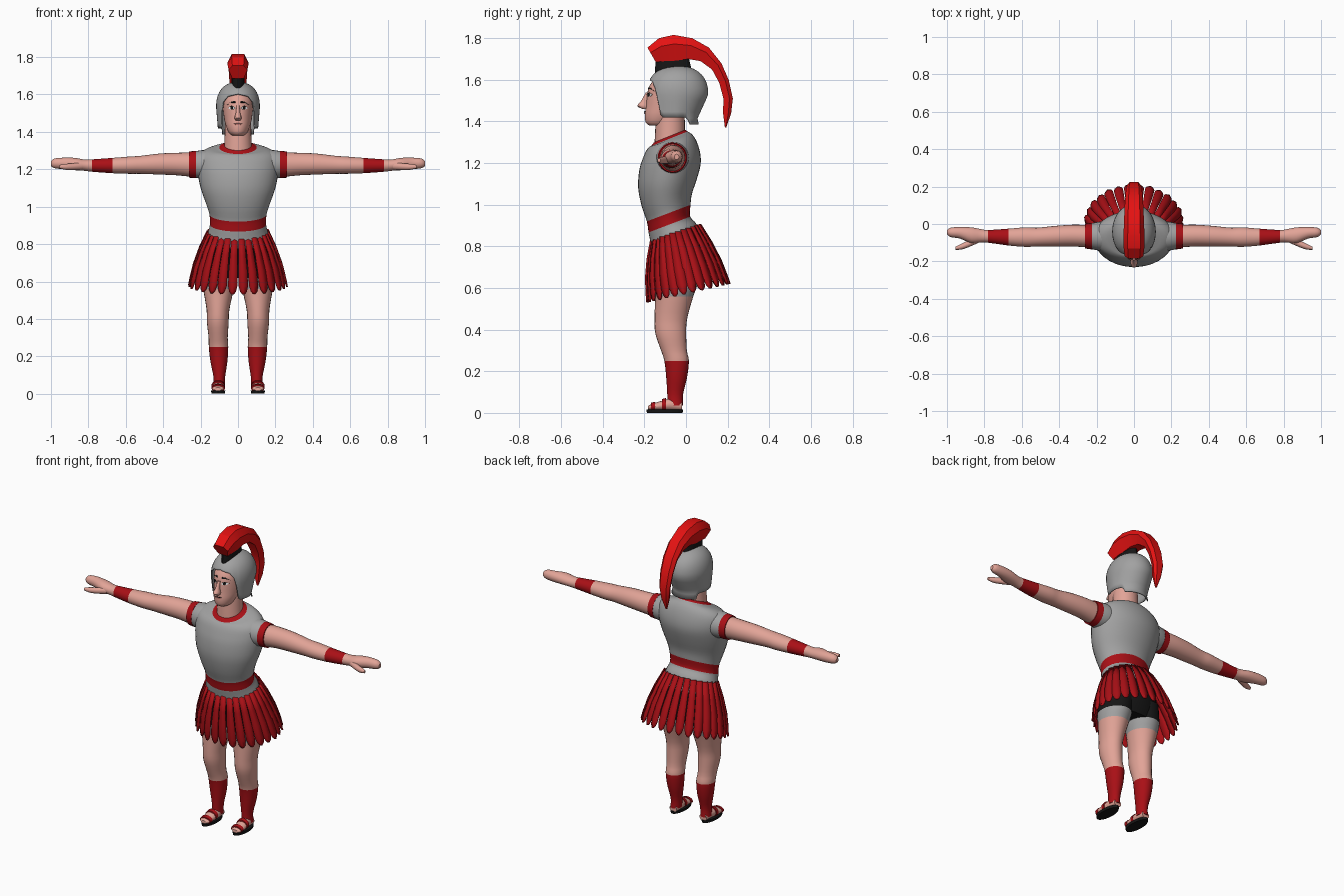
import bpy, bmesh, math
from mathutils import Vector

if "Cube" in bpy.data.objects:
    bpy.data.objects.remove(bpy.data.objects["Cube"])


def material(name, r, g, b):
    m = bpy.data.materials.new(name)
    m.diffuse_color = (r, g, b, 1)
    m.use_nodes = True
    m.node_tree.nodes["Principled BSDF"].inputs["Base Color"].default_value = m.diffuse_color
    return m


GREY = material("armour grey", 0.36, 0.36, 0.36)
RED = material("dark red", 0.40, 0.005, 0.008)
CREST = material("bright red", 0.78, 0.006, 0.006)
SKIN = material("skin", 0.76, 0.37, 0.31)
BLACK = material("black", 0.008, 0.008, 0.008)
WHITE = material("eye white", 0.8, 0.8, 0.8)
LIP = material("lip", 0.45, 0.16, 0.14)


def finish(bm, name, mats, mirror=False, smooth=40, thick=0):
    bmesh.ops.recalc_face_normals(bm, faces=bm.faces[:])
    me = bpy.data.meshes.new(name)
    bm.to_mesh(me)
    bm.free()
    ob = bpy.data.objects.new(name, me)
    bpy.context.collection.objects.link(ob)
    for m in mats:
        me.materials.append(m)
    if smooth:
        bpy.ops.object.select_all(action='DESELECT')
        ob.select_set(True)
        bpy.context.view_layer.objects.active = ob
        bpy.ops.object.shade_smooth_by_angle(angle=math.radians(smooth))
    if thick:
        s = ob.modifiers.new("thickness", 'SOLIDIFY')
        s.thickness = thick
    if mirror:
        ob.modifiers.new("mirror", 'MIRROR')
    return ob


def skin_rows(bm, rows, closed=True):
    """Bridge rows of vertices with quads, return faces grouped by row."""
    out = []
    for a, b in zip(rows, rows[1:]):
        n = len(a)
        out.append([bm.faces.new((a[i], a[(i + 1) % n], b[(i + 1) % n], b[i]))
                    for i in range(n if closed else n - 1)])
    return out


def catmull(p, i, t):
    a, b, c, d = (p[max(0, min(len(p) - 1, k))] for k in (i - 1, i, i + 1, i + 2))
    return [0.5 * (2 * y + (z - x) * t + (2 * x - 5 * y + 4 * z - w) * t * t
                   + (3 * y - x - 3 * z + w) * t ** 3) for x, y, z, w in zip(a, b, c, d)]


def loft(name, rings, colours, axis='z', n=24, steps=3, mirror=False):
    """Rings are (position, u, v, radius u, radius v, tilt); one colour per segment."""
    place = {'z': lambda p, u, v: (u, v, p), 'x': lambda p, u, v: (p, u, v),
             'y': lambda p, u, v: (u, p, v)}[axis]
    rings = [tuple(r) + (0,) * (6 - len(r)) for r in rings]
    if not isinstance(colours, list):
        colours = [colours] * (len(rings) - 1)
    mats = list(dict.fromkeys(colours))
    fine = [catmull(rings, i, k / steps) for i in range(len(rings) - 1) for k in range(steps)]
    fine.append(rings[-1])
    bm = bmesh.new()
    rows = []
    for p, u, v, ru, rv, tilt in fine:
        row = []
        for k in range(n):
            a = 2 * math.pi * k / n
            dv = rv * math.sin(a)
            row.append(bm.verts.new(place(p + tilt * dv, u + ru * math.cos(a), v + dv)))
        rows.append(row)
    for j, faces in enumerate(skin_rows(bm, rows)):
        for f in faces:
            f.material_index = mats.index(colours[j // steps])
    bm.faces.new(rows[0]).material_index = mats.index(colours[0])
    bm.faces.new(rows[-1]).material_index = mats.index(colours[-1])
    return finish(bm, name, mats, mirror)


def lerp_table(table, x):
    for a, b in zip(table, table[1:]):
        if x <= b[0]:
            t = (x - a[0]) / (b[0] - a[0])
            return [p + (q - p) * t for p, q in zip(a, b)]
    return table[-1]


# Tunic with tilted belt and collar, over dark shorts
loft("torso", [(.62, 0, -.045, .165, .09), (.70, 0, -.045, .175, .115), (.80, 0, -.047, .172, .118, .2),
               (.865, 0, -.06, .16, .112, .35), (.905, 0, -.08, .15, .1, .38), (.96, 0, -.083, .153, .105, .38),
               (1.02, 0, -.092, .172, .12, .25), (1.1, 0, -.09, .2, .14, .12), (1.18, 0, -.077, .215, .147, .08),
               (1.235, 0, -.07, .218, .138, .1), (1.28, 0, -.07, .205, .122, .18), (1.307, 0, -.073, .165, .104, .28),
               (1.317, 0, -.08, .1, .088, .4), (1.33, 0, -.078, .077, .076, .4)],
     [BLACK, BLACK, GREY, GREY, RED] + [GREY] * 7 + [RED], n=36)
loft("neck", [(1.27, 0, -.08, .078, .072), (1.34, 0, -.077, .073, .072), (1.45, 0, -.075, .07, .068)], SKIN)

# Sleeves and arms
loft("sleeve", [(.1, -.065, 1.225, .08, .075), (.18, -.065, 1.226, .078, .077), (.228, -.065, 1.226, .069, .071)],
     GREY, 'x', mirror=True)
loft("sleeve_band", [(.224, -.065, 1.226, .071, .073), (.262, -.065, 1.225, .066, .07)], RED, 'x', mirror=True)
loft("arm", [(.25, -.065, 1.225, .06, .065), (.33, -.062, 1.228, .058, .06), (.42, -.065, 1.228, .055, .056),
             (.52, -.07, 1.224, .05, .048), (.58, -.07, 1.222, .052, .046), (.67, -.07, 1.22, .045, .041),
             (.78, -.066, 1.22, .034, .033), (.82, -.063, 1.222, .036, .03), (.87, -.06, 1.228, .042, .033),
             (.93, -.047, 1.231, .031, .031), (.98, -.045, 1.232, .025, .026), (1.0, -.045, 1.23, .011, .013)],
     [SKIN] * 5 + [RED] + [SKIN] * 5, 'x', mirror=True)
loft("thumb", [(.83, -.08, 1.218, .02, .021), (.88, -.104, 1.214, .018, .018), (.92, -.12, 1.213, .016, .016),
               (.955, -.13, 1.214, .008, .009)], SKIN, 'x', n=12, mirror=True)

# Legs with shorts hem and red leg wraps
loft("leg", [(.72, .09, -.045, .085, .112), (.62, .1, -.05, .09, .106), (.56, .104, -.057, .082, .092),
             (.45, .107, -.073, .061, .078), (.38, .108, -.073, .058, .074), (.30, .106, -.058, .051, .062),
             (.25, .104, -.045, .052, .059), (.17, .102, -.045, .045, .05), (.09, .1, -.052, .031, .038),
             (.035, .102, -.052, .031, .038)],
     [BLACK, GREY, SKIN, SKIN, SKIN, SKIN, RED, RED, RED], mirror=True)

# Sandals
loft("foot", [(-.182, .107, .024, .018, .009), (-.165, .107, .028, .033, .015), (-.12, .106, .034, .034, .023),
              (-.07, .103, .04, .031, .03), (-.02, .102, .032, .024, .022)], SKIN, 'y', n=16, mirror=True)
loft("sole", [(0, .106, -.102, .036, .086), (.016, .106, -.102, .038, .088)], BLACK, n=20, steps=1, mirror=True)
for part, y0, y1, z, r in (("toe_strap", -.168, -.148, .029, .02), ("instep_strap", -.115, -.095, .038, .029)):
    loft(part, [(y0, .106, z, .036, r), (y1, .106, z + .003, .037, r + .002)], RED, 'y', n=16, steps=1, mirror=True)

# Skirt of hanging leaf-shaped straps
bm = bmesh.new()
COUNT = 28
for i in range(COUNT):
    a = 2 * math.pi * (i + .5) / COUNT
    c, s = math.cos(a), math.sin(a)
    top = Vector((.162 * c, -.05 + .117 * s, .868 + .04 * s))
    low = Vector((.262 * c, .012 + .197 * s, .575 + .045 * s))
    side = Vector((-.262 * s, .197 * c, 0)).normalized()
    out = Vector((c, s, 0))
    rows = []
    for t, w in ((0, .017), (.3, .02), (.6, .024), (.85, .025), (.95, .018), (1, .007)):
        mid = top.lerp(low, t) + out * (.014 * math.sin(math.pi * t) + .003 * (i % 2))
        rows.append([bm.verts.new(mid + side * w * k + out * (.004 if k == 0 else 0)) for k in (-1, 0, 1)])
    skin_rows(bm, rows, closed=False)
finish(bm, "skirt_straps", [RED], smooth=20, thick=.005)

# Head and nose
HEAD = [(1.38, 0, -.13, .03, .045), (1.395, 0, -.128, .048, .065), (1.43, 0, -.11, .064, .088),
        (1.47, 0, -.085, .074, .108), (1.52, 0, -.07, .08, .118), (1.57, 0, -.06, .083, .116),
        (1.62, 0, -.05, .07, .088), (1.64, 0, -.05, .04, .06)]
loft("head", HEAD, SKIN, n=32)
loft("nose", [(1.54, 0, -.183, .008, .01), (1.5, 0, -.198, .012, .017), (1.475, 0, -.205, .019, .029),
              (1.46, 0, -.195, .013, .014)], SKIN, n=12)


def face_plate(name, points, mat, lift, mirror=True):
    """Thin polygon laid on the face from (x, z) points."""
    bm = bmesh.new()
    vs = []
    for x, z in points:
        _, _, cy, rx, ry = lerp_table(HEAD, z)
        vs.append(bm.verts.new((x, cy - ry * math.sqrt(1 - (x / rx) ** 2) - lift, z)))
    bm.faces.new(vs)
    finish(bm, name, [mat], mirror, smooth=0, thick=.002)


def oval(x, z, rx, rz, n=10):
    return [(x + rx * math.cos(2 * math.pi * k / n), z + rz * math.sin(2 * math.pi * k / n)) for k in range(n)]


face_plate("eye", oval(.034, 1.528, .017, .008), WHITE, .004)
face_plate("iris", oval(.034, 1.528, .007, .0075), BLACK, .006)
face_plate("eyelid", [(.015, 1.531), (.034, 1.540), (.054, 1.530), (.034, 1.536)], BLACK, .006)
face_plate("eyebrow", [(.015, 1.556), (.035, 1.556), (.058, 1.545), (.035, 1.563), (.016, 1.565)], BLACK, .005)
face_plate("lips", oval(0, 1.443, .022, .007), LIP, .004, False)
face_plate("mouth_line", oval(0, 1.446, .024, .002), BLACK, .006, False)

# Helmet: dome whose lower edge frames the face and drops to a neck guard
EDGE = [(0, 1.60), (30, 1.588), (45, 1.555), (54, 1.43), (60, 1.42), (112, 1.42), (120, 1.385), (180, 1.385)]
bm = bmesh.new()
rows = []
COLS, ROWS = 60, 14
for j in range(1, ROWS + 1):
    row = []
    for k in range(COLS):
        deg = 360 * k / COLS
        a = math.radians(deg)
        low = lerp_table(EDGE, min(deg, 360 - deg))[1]
        z = low + (1.662 - low) * math.cos(j / ROWS * math.pi / 2)
        h = (z - 1.53) / .132
        if h > 0:
            r = (1 - h ** 2.4) ** .45
        else:
            back = max(0, -math.cos(a))
            r = 1 - (.1 + .32 * back) * min(1, -h) + .5 * max(0, 1.41 - z) / .13
        row.append(bm.verts.new((.111 * r * math.sin(a), -.041 - .142 * r * math.cos(a), z)))
    rows.append(row)
skin_rows(bm, rows)
bm.faces.new(rows[0])
finish(bm, "helmet", [GREY], smooth=50, thick=.006)

# Crest holder and curved plume
loft("crest_holder", [(1.635, 0, -.06, .036, .09), (1.7, 0, -.065, .034, .08)], BLACK, n=16, steps=1)
PLUME = [(-.185, 1.755, -.145, 1.685, .05), (-.13, 1.80, -.10, 1.69, .056), (-.06, 1.816, -.05, 1.692, .056),
         (.03, 1.80, .01, 1.70, .053), (.11, 1.755, .07, 1.69, .05), (.17, 1.68, .125, 1.65, .046),
         (.205, 1.60, .16, 1.585, .042), (.225, 1.51, .18, 1.51, .036), (.217, 1.44, .178, 1.44, .026),
         (.193, 1.37, .187, 1.37, .006)]
bm = bmesh.new()
rows = []
for yo, zo, yi, zi, w in PLUME:
    o, i = Vector((0, yo, zo)), Vector((0, yi, zi))
    rows.append([bm.verts.new(i.lerp(o, t) + Vector((x * w, 0, 0)))
                 for x, t in ((-.62, 0), (.62, 0), (1, .65), (.6, 1), (-.6, 1), (-1, .65))])
skin_rows(bm, rows)
bm.faces.new(rows[0])
bm.faces.new(rows[-1])
finish(bm, "plume", [CREST], smooth=25)
